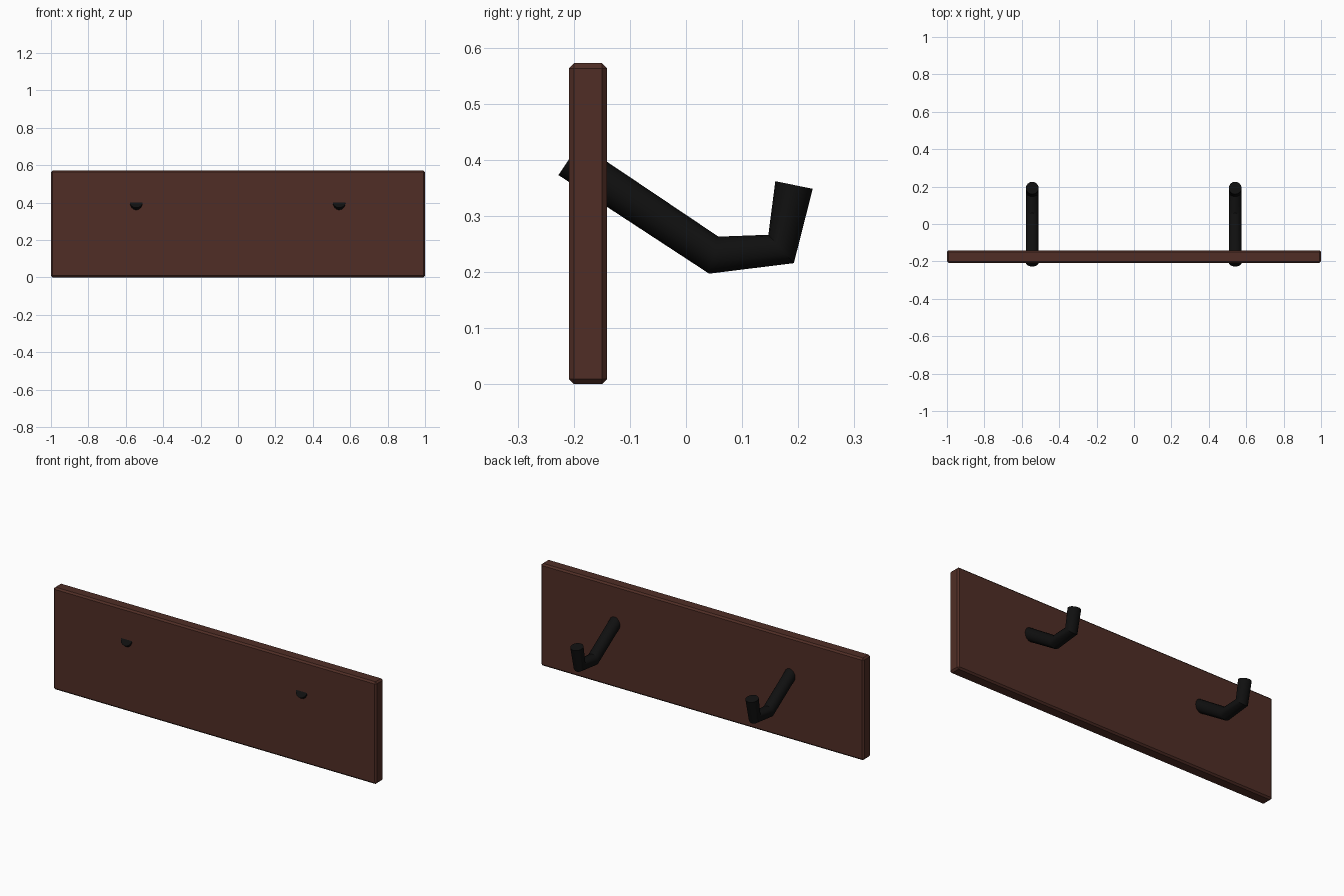
import bpy, bmesh, math
from mathutils import Vector

if "Cube" in bpy.data.objects:
    bpy.data.objects.remove(bpy.data.objects["Cube"])


def material(name, rgb):
    m = bpy.data.materials.new(name)
    m.diffuse_color = (*rgb, 1)
    m.use_nodes = True
    m.node_tree.nodes["Principled BSDF"].inputs["Base Color"].default_value = m.diffuse_color
    return m


wood = material("dark brown wood", (0.08, 0.027, 0.019))
black = material("black metal", (0.005, 0.005, 0.005))


def add_object(name, bm, mat):
    bmesh.ops.recalc_face_normals(bm, faces=bm.faces)
    me = bpy.data.meshes.new(name)
    bm.to_mesh(me)
    bm.free()
    me.materials.append(mat)
    ob = bpy.data.objects.new(name, me)
    bpy.context.collection.objects.link(ob)
    return ob


# Backing board with small chamfered edges
bm = bmesh.new()
bmesh.ops.create_cube(bm, size=1)
bmesh.ops.scale(bm, vec=(2, 0.068, 0.572), verts=bm.verts)
bmesh.ops.translate(bm, vec=(0, -0.1745, 0.286), verts=bm.verts)
bmesh.ops.bevel(bm, geom=bm.edges[:], offset=0.009, segments=1,
                affect='EDGES', profile=0.5)
add_object("board", bm, wood)

# Bent round hooks: rings along a path in the y-z plane, tilted at each bend
PATH = [(-0.2085, 0.401), (0.0495, 0.230), (0.1695, 0.241), (0.1925, 0.355)]
RADIUS, SIDES = 0.034, 16


def hook(name, x):
    pts = [Vector((x, y, z)) for y, z in PATH]
    dirs = [(b - a).normalized() for a, b in zip(pts, pts[1:])]
    bm = bmesh.new()
    rings = []
    for i, p in enumerate(pts):
        t = (dirs[max(i - 1, 0)] + dirs[min(i, len(dirs) - 1)]).normalized()
        u = Vector((1, 0, 0))
        v = t.cross(u)
        angles = [2 * math.pi * k / SIDES for k in range(SIDES)]
        rings.append([bm.verts.new(p + RADIUS * (math.cos(a) * u + math.sin(a) * v))
                      for a in angles])
    for r, s in zip(rings, rings[1:]):
        for k in range(SIDES):
            n = (k + 1) % SIDES
            bm.faces.new((r[k], r[n], s[n], s[k]))
    bm.faces.new(rings[0])
    bm.faces.new(rings[-1])
    ob = add_object(name, bm, black)
    bpy.ops.object.select_all(action='DESELECT')
    ob.select_set(True)
    bpy.context.view_layer.objects.active = ob
    bpy.ops.object.shade_smooth_by_angle(angle=math.radians(30))


hook("hook_left", -0.544)
hook("hook_right", 0.541)
